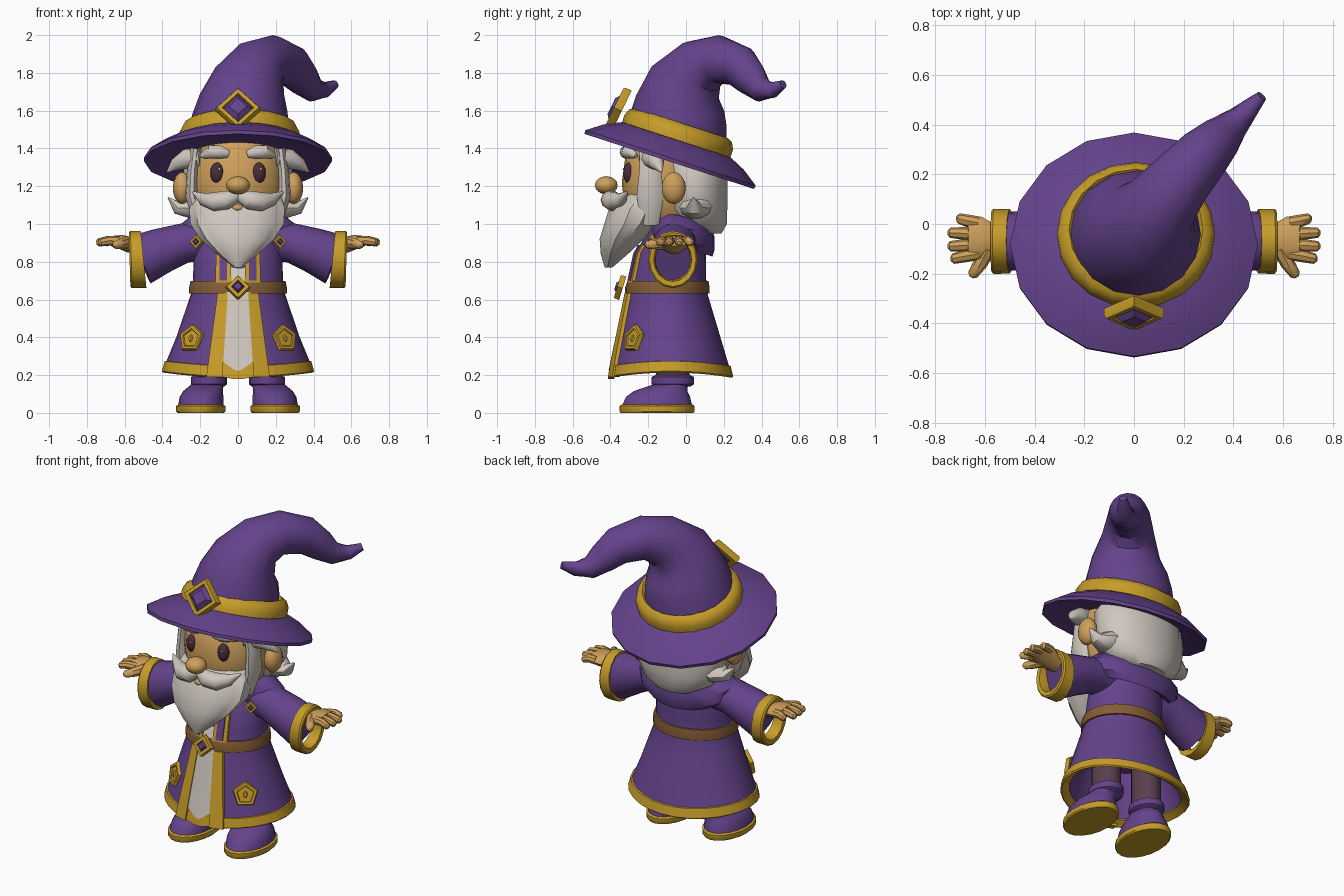
import bpy, bmesh, math
from mathutils import Vector, Matrix

if "Cube" in bpy.data.objects:
    bpy.data.objects.remove(bpy.data.objects["Cube"])

def mat(name, r, g, b):
    m = bpy.data.materials.new(name)
    m.diffuse_color = (r, g, b, 1)
    m.use_nodes = True
    m.node_tree.nodes["Principled BSDF"].inputs["Base Color"].default_value = m.diffuse_color
    return m

PURPLE = mat("purple cloth", .128, .056, .262)
GOLD = mat("gold trim", .57, .335, .022)
SKIN = mat("skin", .62, .35, .105)
WHITE = mat("white hair", .62, .575, .52)
BROWN = mat("brown leather", .23, .11, .036)
DARK = mat("dark eye", .07, .026, .04)
MAUVE = mat("mauve trousers", .10, .05, .075)
X, Y, Z = Vector((1, 0, 0)), Vector((0, 1, 0)), Vector((0, 0, 1))

def loft(name, rows, m, loop=False, caps=True):
    """Skin a list of closed rows of points."""
    bm = bmesh.new()
    vs = [[bm.verts.new(p) for p in r] for r in rows]
    n = len(vs[0])
    for i in range(len(vs) if loop else len(vs) - 1):
        a, b = vs[i], vs[(i + 1) % len(vs)]
        for j in range(n):
            k = (j + 1) % n
            bm.faces.new((a[j], a[k], b[k], b[j]))
    if caps and not loop:
        bm.faces.new(vs[0])
        bm.faces.new(vs[-1])
    bmesh.ops.recalc_face_normals(bm, faces=bm.faces)
    me = bpy.data.meshes.new(name)
    bm.to_mesh(me)
    bm.free()
    me.materials.append(m)
    ob = bpy.data.objects.new(name, me)
    bpy.context.collection.objects.link(ob)
    return ob

def ell(c, a, b, n, u=X, v=Y, wave=0):
    c = Vector(c)
    out = []
    for i in range(n):
        t = 2 * math.pi * i / n
        k = 1 + wave * (1 if i % 2 else -1)
        out.append(c + u * (a * k * math.cos(t)) + v * (b * k * math.sin(t)))
    return out

def stack(name, rows, m, n=20, cx=0, wave=0, loop=False):
    """Horizontal ellipses from (z, centre y, x radius, y radius)."""
    return loft(name, [ell((cx, y, z), a, b, n, wave=wave) for z, y, a, b in rows], m, loop)

def tube(name, pts, rads, m, n=10, ref=Y):
    """Round or oval limb along a path."""
    pts = [Vector(p) for p in pts]
    rows = []
    for i, (p, r) in enumerate(zip(pts, rads)):
        t = (pts[min(i + 1, len(pts) - 1)] - pts[max(i - 1, 0)]).normalized()
        u = (ref - t * ref.dot(t)).normalized()
        a, b = r if isinstance(r, tuple) else (r, r)
        rows.append(ell(p, a, b, n, u, t.cross(u)))
    return loft(name, rows, m)

def ball(name, loc, size, m, n=14):
    rows = []
    for i in range(9):
        t = math.pi * (i + .12) / 8.24
        rows.append(ell(Vector(loc) - Z * size[2] * math.cos(t),
                        size[0] * math.sin(t), size[1] * math.sin(t), n))
    return loft(name, rows, m)

def lathe(name, prof, n, m, mtx, loop=False, sy=1):
    return loft(name, [[mtx @ p for p in ell((0, 0, z), r, r * sy, n)] for r, z in prof], m, loop)

def badge(name, loc, tilt, yaw, r, d, n=4, hole=.64):
    """Polygon frame facing the front; returns its placement."""
    base = Matrix.Translation(loc) @ Matrix.Rotation(yaw, 4, 'Z') @ Matrix.Rotation(math.pi / 2 - tilt, 4, 'X')
    base = base @ Matrix.Rotation(math.pi / 2, 4, 'Z')
    lathe(name + "_frame", [(r, 0), (r, d * .7), (r * .93, d), (r * (hole + .06), d), (r * hole, d * .7), (r * hole, 0)],
          n, GOLD, base, True)
    return base

def gem(name, base, r, d, hole=.64):
    k = hole + .02
    lathe(name + "_gem", [(r * k, 0), (r * k, d * .8), (r * k * .6, d * 1.35)], 4, PURPLE, base)

# Hat: tilted brim and band, with a bent cone
HAT = Matrix.Translation((0, -.05, 1.45)) @ Matrix.Rotation(math.radians(-18), 4, 'X')
lathe("hat_brim", [(.25, .02), (.32, -.005), (.41, -.045), (.499, -.105), (.497, -.125), (.4, -.1), (.3, -.085), (.15, -.085)],
      16, PURPLE, HAT, sy=.95)
BAND = HAT @ Matrix.Translation((.008, 0, -.012))
lathe("hat_band", [(.29, -.005), (.317, .008), (.318, .05), (.3, .085), (.27, .1), (.24, .06)], 20, GOLD, BAND, True, .95)
tube("hat_cone", [(0, -.06, 1.43), (.015, -.04, 1.55), (.03, -.03, 1.64), (.055, -.005, 1.74), (.105, .075, 1.835),
                  (.185, .175, 1.872), (.285, .285, 1.835), (.345, .345, 1.765), (.4, .4, 1.71), (.46, .46, 1.71), (.515, .515, 1.74)],
     [.275, .258, .237, .2, .153, .128, .11, .09, .065, .042, .022], PURPLE, 16, X)
b = badge("hat_jewel", (0, -.34, 1.598), .45, 0, .12, .045)
gem("hat_jewel", b, .12, .045)

# Head and face
stack("head", [(.96, -.06, .14, .12), (1.05, -.1, .22, .2), (1.13, -.12, .245, .21), (1.22, -.12, .25, .22),
               (1.35, -.11, .245, .212), (1.46, -.08, .2, .17)], SKIN, 24)
ball("nose", (0, -.422, 1.205), (.064, .062, .048), SKIN)
ball("mouth", (0, -.375, 1.085), (.035, .04, .022), SKIN, 10)
stack("back_hair", [(.95, .11, .13, .08), (1.0, .075, .23, .145), (1.08, .045, .285, .178), (1.2, .045, .295, .18),
                    (1.32, .03, .285, .19), (1.4, 0, .22, .17)], WHITE, 14)
stack("beard", [(1.17, -.19, .2, .1), (1.14, -.21, .235, .15), (1.08, -.25, .25, .155), (1.0, -.285, .245, .145),
                (.92, -.34, .193, .115), (.84, -.38, .108, .07), (.77, -.41, .02, .02)], WHITE, 22, wave=.03)
for s in (-1, 1):
    ball("eye", (s * .11, -.303, 1.27), (.037, .03, .056), DARK)
    ball("eye_shine", (s * .11 + .01, -.331, 1.29), (.006, .004, .008), WHITE, 8)
    tube("eyebrow", [(s * .05, -.31, 1.37), (s * .09, -.315, 1.38), (s * .14, -.305, 1.382), (s * .195, -.265, 1.36)],
         [.02, .036, .038, .012], WHITE)
    tube("moustache", [(0, -.385, 1.15), (s * .06, -.4, 1.127), (s * .12, -.385, 1.118), (s * .18, -.345, 1.13), (s * .24, -.31, 1.17)],
         [.03, .052, .052, .035, .004], WHITE)
    tube("sideburn", [(s * .225, -.19, 1.4), (s * .24, -.19, 1.28), (s * .245, -.19, 1.15), (s * .2, -.19, 1.0)],
         [(.03, .06), (.03, .06), (.035, .075), (.03, .05)], WHITE, 10, X)
    tube("upper_tuft", [(s * .19, -.2, 1.35), (s * .27, -.17, 1.345), (s * .33, -.15, 1.315), (s * .375, -.13, 1.275)],
         [.055, .055, .035, .004], WHITE)
    tube("lower_tuft", [(s * .18, .05, 1.1), (s * .26, .05, 1.085), (s * .32, .045, 1.085), (s * .37, .04, 1.14)],
         [(.1, .065), (.085, .058), (.045, .035), .004], WHITE)
    ball("ear", (s * .295, -.065, 1.19), (.05, .065, .085), SKIN)

# Robe: one outline shared by cloth, trim and strips
BODY = [(.2, -.08, .395, .322), (.65, -.1, .242, .208), (.85, -.08, .232, .185), (1.0, -.04, .19, .14)]

def body(z):
    z = max(z, .2)
    for p, q in zip(BODY, BODY[1:]):
        if z <= q[0]:
            t = (z - p[0]) / (q[0] - p[0])
            return [p[i] + t * (q[i] - p[i]) for i in (1, 2, 3)]
    return BODY[-1][1:]

def front(x, z):
    cy, a, c = body(z)
    return cy - c * math.sqrt(max(0, 1 - (x / a) ** 2))

def strip(name, spans, off, m):
    """Plate lying on the robe front, from (x left, x right, z) spans."""
    rows = []
    for l, r, z in spans:
        xs = [l, (l + r) / 2, r]
        rows.append([Vector((x, front(x, z) - off, z)) for x in xs] + [Vector((x, front(x, z) + .02, z)) for x in xs[::-1]])
    loft(name, rows, m)

def ring_at(z, grow):
    cy, a, c = body(z)
    return (z, cy, a + grow, c + grow)

robe = stack("robe", [ring_at(.5, -.03), ring_at(.22, -.03), ring_at(.2, 0)] +
             [ring_at(z, 0) for z in (.26, .4, .53, .65, .75, .85, .93, 1.0)], PURPLE, 28)
hem = stack("robe_hem", [ring_at(.215, -.04), ring_at(.186, 0), ring_at(.193, .008), ring_at(.248, .009), ring_at(.253, -.01)],
            GOLD, 28, loop=True)
for ob in (robe, hem):      # hem lifts toward the sides
    for v in ob.data.vertices:
        if v.co.z < .27:
            v.co.z += .028 * (v.co.x / .4) ** 2
stack("belt", [ring_at(.63, -.02), ring_at(.632, .01), ring_at(.665, .017), ring_at(.698, .012), ring_at(.7, -.02)],
      BROWN, 24, loop=True)
strip("under_robe", [(-.015, .015, .225), (-.085, .085, .275), (-.06, .06, .64)], .013, WHITE)
strip("shirt", [(-.04, .04, .69), (-.05, .05, .95)], .01, WHITE)
strip("hem_point", [(-.03, .03, .18), (-.1, .1, .195), (-.1, .1, .278)], .01, GOLD)
for s in (-1, 1):
    for nm, x0, x1, x2, x3, z0, z1, off, m in (("skirt_edge", .083, .168, .054, .108, .19, .635, .019, GOLD),
                                             ("chest_edge", .035, .12, .04, .115, .69, .89, .014, GOLD),
                                             ("chest_stripe", .057, .098, .059, .097, .7, .89, .019, PURPLE)):
        spans = []
        for i in range(5):
            t = i / 4
            e = sorted((s * (x0 + (x2 - x0) * t), s * (x1 + (x3 - x1) * t)))
            spans.append((e[0], e[1], z0 + (z1 - z0) * t))
        strip(nm, spans, off, m)
    b = badge("pentagon", (s * .24, front(.24, .39) + .008, .39), .25, s * .62, .077, .024, 5)
    lathe("pentagon_fill", [(.06, 0), (.055, .017)], 5, GOLD, b)
    lathe("pentagon_stud", [(.025, .01), (.014, .026)], 8, GOLD, b, sy=.6)
    b = badge("collar_clasp", (s * .215, -.178, .905), .1, s * .5, .038, .018, hole=.48)
    gem("collar_clasp", b, .038, .018, .48)
b = badge("buckle", (0, -.335, .66), .3, 0, .065, .03, hole=.5)
gem("buckle", b, .065, .03, .5)

# Hood collar, lower at the back
collar = stack("hood_collar", [(1.04, -.02, .16, .11), (1.035, -.02, .25, .15), (.98, -.02, .32, .17), (.91, -.02, .31, .172),
                               (.87, -.02, .25, .16), (.9, -.02, .15, .1)], PURPLE, 20)
for v in collar.data.vertices:
    v.co.z -= .3 * max(v.co.y, -.05)

# Sleeves, cuffs and hands
for s in (-1, 1):
    tube("sleeve", [(s * .13, -.05, .91), (s * .28, -.06, .9), (s * .4, -.065, .86), (s * .515, -.07, .812)],
         [(.1, .1), (.114, .105), (.12, .12), (.118, .137)], PURPLE, 16)
    cuff = loft("cuff", [ell((s * x, -.07, .812), .126 * k, .146 * k, 16, Y, Z)
                         for x, k in ((.5, .9), (.5, 1.03), (.565, 1.04), (.574, .98), (.57, .8), (.525, .74), (.51, .74))], GOLD, loop=True)
    for v in cuff.data.vertices:      # slanted opening
        v.co.x += s * .1 * (v.co.z - .812) * (1 if abs(v.co.x) < .53 else .3)
    tube("palm", [(s * .5, -.065, .88), (s * .575, -.065, .89), (s * .62, -.06, .905), (s * .67, -.06, .91)],
         [(.06, .042), (.07, .042), (.09, .038), (.085, .027)], SKIN, 12)
    for y0, x1, y1 in ((.005, .715, .022), (-.04, .75, -.035), (-.083, .75, -.09), (-.12, .738, -.14)):
        tube("finger", [(s * .63, y0, .908), (s * (x1 + .63) / 2, (y0 + y1) / 2, .912), (s * (x1 - .01), y1, .902), (s * x1, y1, .9)],
             [.026, .025, .021, .01], SKIN, 8)
    tube("thumb", [(s * .59, -.1, .9), (s * .62, -.16, .895), (s * .65, -.205, .89), (s * .655, -.215, .89)],
         [.034, .029, .021, .009], SKIN, 8, X)

# Boots and legs
for s in (-1, 1):
    stack("sole", [(0, -.153, .122, .193), (.008, -.153, .13, .198), (.036, -.153, .13, .198), (.044, -.153, .118, .188)],
          GOLD, 20, s * .197)
    up = [(.04, -.153, .197, .12, .188), (.085, -.148, .193, .116, .172), (.115, -.135, .185, .105, .145),
          (.135, -.105, .172, .094, .115), (.15, -.075, .16, .088, .1)]
    loft("boot", [ell((s * x, y, z), a, c, 18) for z, y, x, a, c in up], PURPLE)
    stack("boot_cuff", [(.14, -.07, .08, .095), (.152, -.07, .096, .112), (.19, -.07, .096, .112), (.202, -.07, .075, .09)],
          PURPLE, 16, s * .153)
    stack("leg", [(.15, -.07, .083, .092), (.5, -.07, .083, .092)], MAUVE, 14, s * .15)

# Smooth shading with crisp edges
bpy.ops.object.select_all(action='SELECT')
bpy.context.view_layer.objects.active = collar
bpy.ops.object.shade_smooth_by_angle(angle=math.radians(40))
